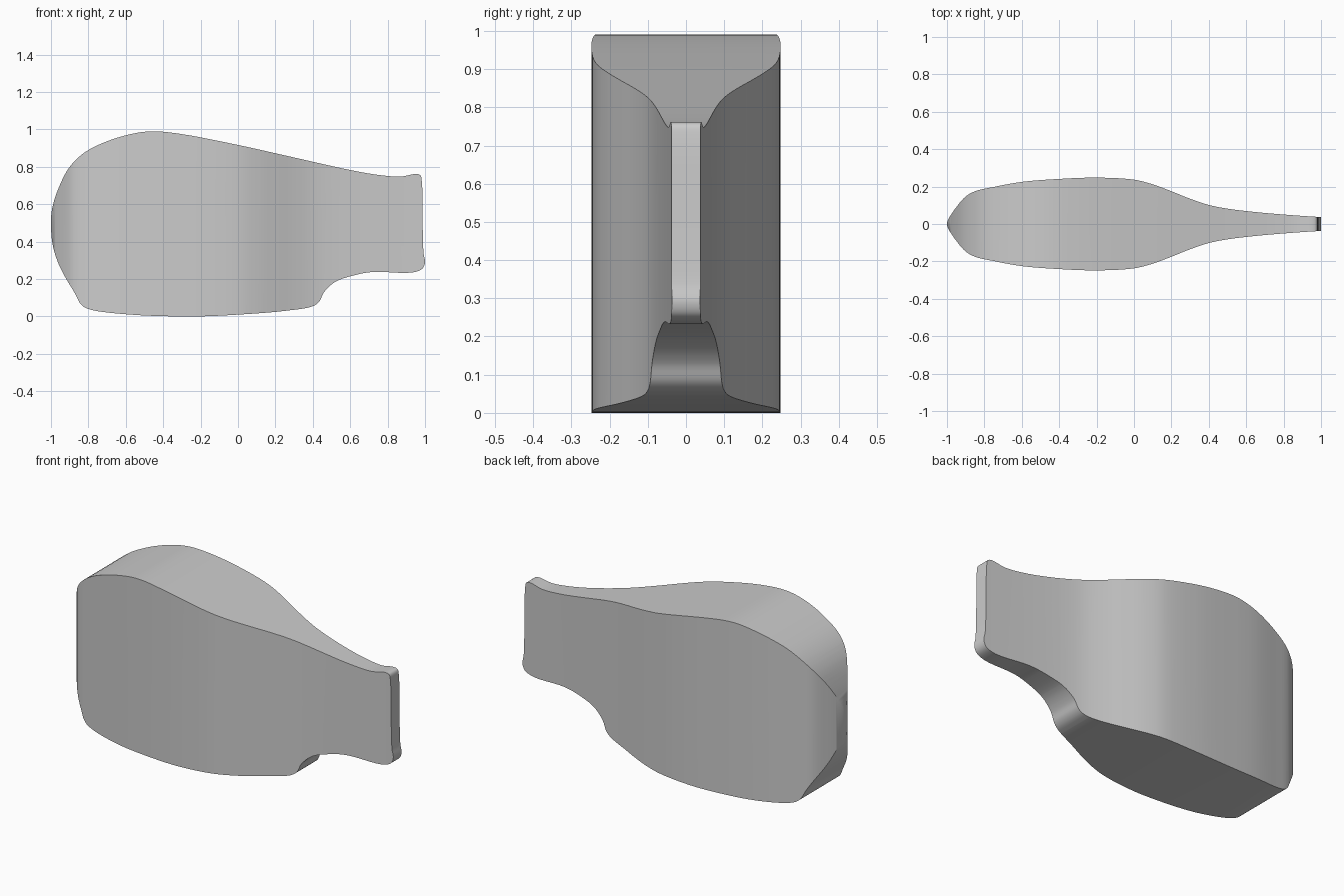
import bpy, bmesh
from math import radians
from mathutils import Vector

if "Cube" in bpy.data.objects:
    bpy.data.objects.remove(bpy.data.objects["Cube"])


def smooth_loop(pts, steps=5):
    """Closed Catmull-Rom curve through the points."""
    out, n = [], len(pts)
    p = [Vector(q) for q in pts]
    for i in range(n):
        a, b, c, d = p[i - 1], p[i], p[(i + 1) % n], p[(i + 2) % n]
        # centripetal knots avoid overshoot at tight corners
        t1 = (b - a).length ** 0.5
        t2 = t1 + (c - b).length ** 0.5
        t3 = t2 + (d - c).length ** 0.5
        for k in range(steps):
            t = t1 + (t2 - t1) * k / steps
            a1 = a * ((t1 - t) / t1) + b * (t / t1)
            a2 = b * ((t2 - t) / (t2 - t1)) + c * ((t - t1) / (t2 - t1))
            a3 = c * ((t3 - t) / (t3 - t2)) + d * ((t - t2) / (t3 - t2))
            b1 = a1 * ((t2 - t) / t2) + a2 * (t / t2)
            b2 = a2 * ((t3 - t) / (t3 - t1)) + a3 * ((t - t1) / (t3 - t1))
            out.append(b1 * ((t2 - t) / (t2 - t1)) + b2 * ((t - t1) / (t2 - t1)))
    return out


def prism(name, loop, to_3d, depth):
    """Extrude a closed outline along the given direction."""
    bm = bmesh.new()
    face = bm.faces.new([bm.verts.new(to_3d(q)) for q in loop])
    new = bmesh.ops.extrude_face_region(bm, geom=[face])["geom"]
    bmesh.ops.translate(bm, vec=depth,
                        verts=[v for v in new if isinstance(v, bmesh.types.BMVert)])
    bmesh.ops.recalc_face_normals(bm, faces=bm.faces)
    mesh = bpy.data.meshes.new(name)
    bm.to_mesh(mesh)
    bm.free()
    obj = bpy.data.objects.new(name, mesh)
    bpy.context.collection.objects.link(obj)
    return obj


# Side outline (x, z), clockwise from the rounded nose
side = [(-1, .48), (-.995, .57), (-.96, .685), (-.9, .80), (-.82, .877), (-.7, .937),
        (-.55, .98), (-.45, .99), (-.3, .975), (0, .917), (.3, .85), (.6, .783),
        (.75, .757), (.87, .748), (.95, .762), (.975, .755), (.983, .72), (.987, .5),
        (.992, .34), (1, .29), (.985, .255), (.93, .235), (.72, .238), (.62, .22),
        (.52, .185), (.46, .13), (.435, .08), (.4, .055), (.25, .03), (0, .01),
        (-.25, 0), (-.6, .012), (-.8, .04), (-.84, .065), (-.87, .12), (-.95, .26),
        (-.988, .37)]

# Plan outline, one half (x, y), mirrored for the other side
half = [(-.99, .03), (-.95, .09), (-.9, .147), (-.85, .175), (-.75, .198), (-.6, .225),
        (-.4, .241), (-.2, .248), (0, .237), (.1, .212), (.2, .175), (.3, .135),
        (.4, .102), (.5, .082), (.7, .059), (1, .037), (1.1, .033)]
plan = [(-1, 0)] + half + [(x, -y) for x, y in reversed(half)]

# Body is the side outline trimmed by the plan outline
body = prism("body", smooth_loop(side), lambda q: (q.x, -.5, q.y), (0, 1, 0))
cutter = prism("plan_cutter", smooth_loop(plan), lambda q: (q.x, q.y, -.5), (0, 0, 2))
cutter.hide_render = True

trim = body.modifiers.new("plan_trim", "BOOLEAN")
trim.operation = "INTERSECT"
trim.solver = "EXACT"
trim.object = cutter
bpy.context.view_layer.objects.active = body
body.select_set(True)
bpy.ops.object.modifier_apply(modifier=trim.name)
bpy.data.objects.remove(cutter)
bpy.ops.object.shade_smooth_by_angle(angle=radians(35))
